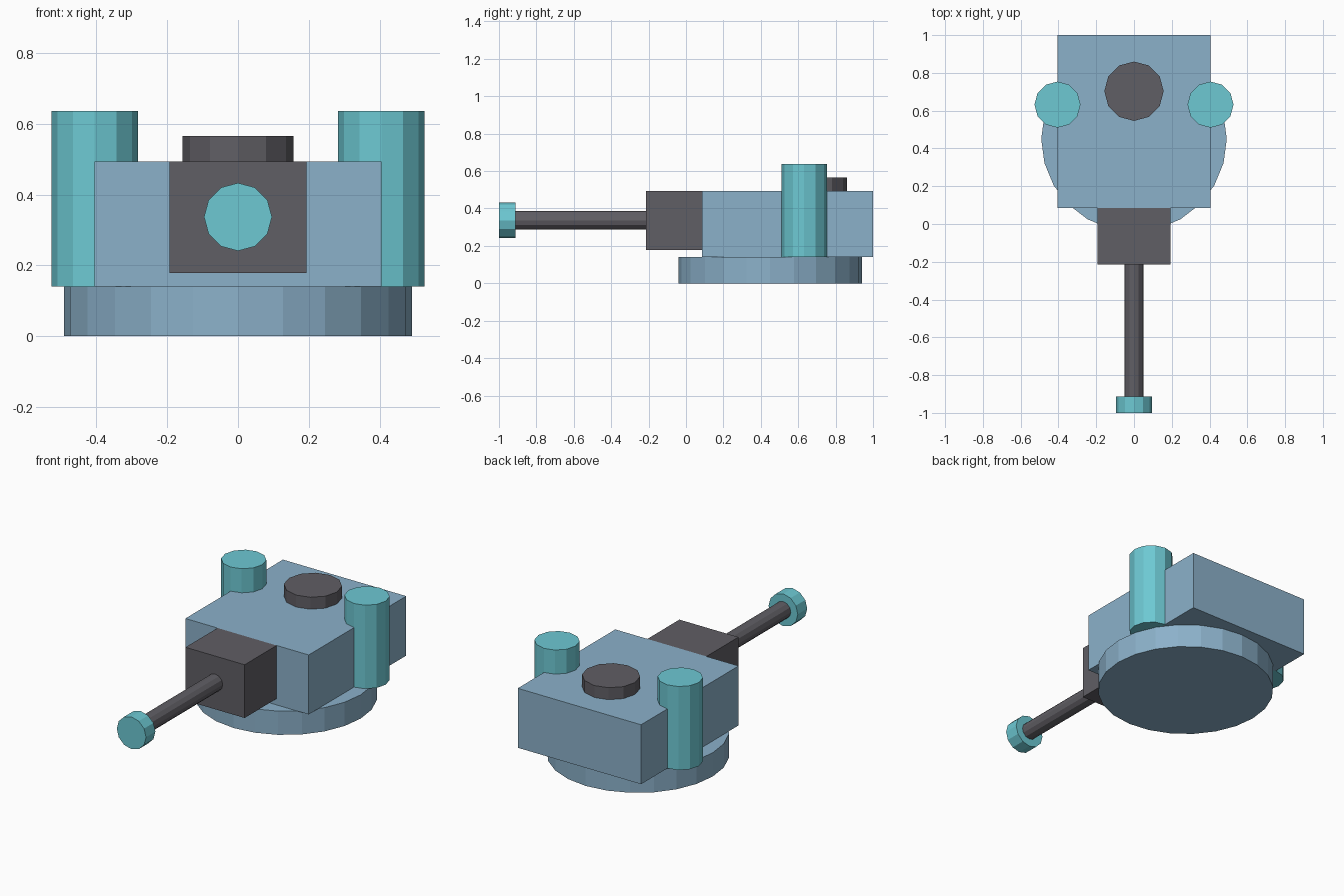
import bpy
import bmesh
import math
from mathutils import Matrix, Vector

cube = bpy.data.objects.get("Cube")
if cube:
    bpy.data.objects.remove(cube, do_unlink=True)


def make_material(name, rgb):
    mat = bpy.data.materials.new(name)
    mat.use_nodes = True
    colour = (*rgb, 1)
    mat.diffuse_color = colour
    mat.node_tree.nodes["Principled BSDF"].inputs["Base Color"].default_value = colour
    return mat


blue = make_material("steel blue", (0.26, 0.44, 0.59))
dark = make_material("dark grey", (0.117, 0.112, 0.128))
teal = make_material("teal", (0.153, 0.58, 0.65))


def add_object(name, bm, mat):
    mesh = bpy.data.meshes.new(name)
    bm.to_mesh(mesh)
    bm.free()
    mesh.materials.append(mat)
    obj = bpy.data.objects.new(name, mesh)
    bpy.context.collection.objects.link(obj)
    return obj


def box(name, low, high, mat):
    low, high = Vector(low), Vector(high)
    bm = bmesh.new()
    bmesh.ops.create_cube(bm, size=1)
    bmesh.ops.scale(bm, vec=high - low, verts=bm.verts)
    bmesh.ops.translate(bm, vec=(low + high) / 2, verts=bm.verts)
    return add_object(name, bm, mat)


def cylinder(name, start, length, radius, mat, sides=12, forward=False):
    """Cylinder rising along z from start, or running along -y if forward."""
    turn = Matrix.Rotation(math.pi / 2 if forward else 0, 4, "X")
    place = Matrix.Translation(start) @ turn @ Matrix.Translation((0, 0, length / 2))
    bm = bmesh.new()
    bmesh.ops.create_cone(bm, cap_ends=True, segments=sides, radius1=radius,
                          radius2=radius, depth=length, matrix=place)
    return add_object(name, bm, mat)


base_top, body_top, body_front, gun_height = 0.141, 0.494, 0.085, 0.337

# Round base and main body
cylinder("base_ring", (0, 0.45, 0), base_top, 0.491, blue, sides=24)
box("body", (-0.405, body_front, base_top), (0.405, 1, body_top), blue)

# Side pods and roof hatch
for side, x in (("left", 0.405), ("right", -0.405)):
    cylinder(side + "_pod", (x, 0.632, base_top), 0.496, 0.122, teal)
cylinder("roof_hatch", (0, 0.703, body_top), 0.071, 0.157, dark)

# Gun mount, barrel and muzzle
box("gun_mount", (-0.194, -0.215, 0.178), (0.194, body_front, body_top), dark)
cylinder("barrel", (0, -0.215, gun_height), 0.697, 0.05, dark, forward=True)
cylinder("muzzle", (0, -0.912, gun_height), 0.088, 0.096, teal, forward=True)
